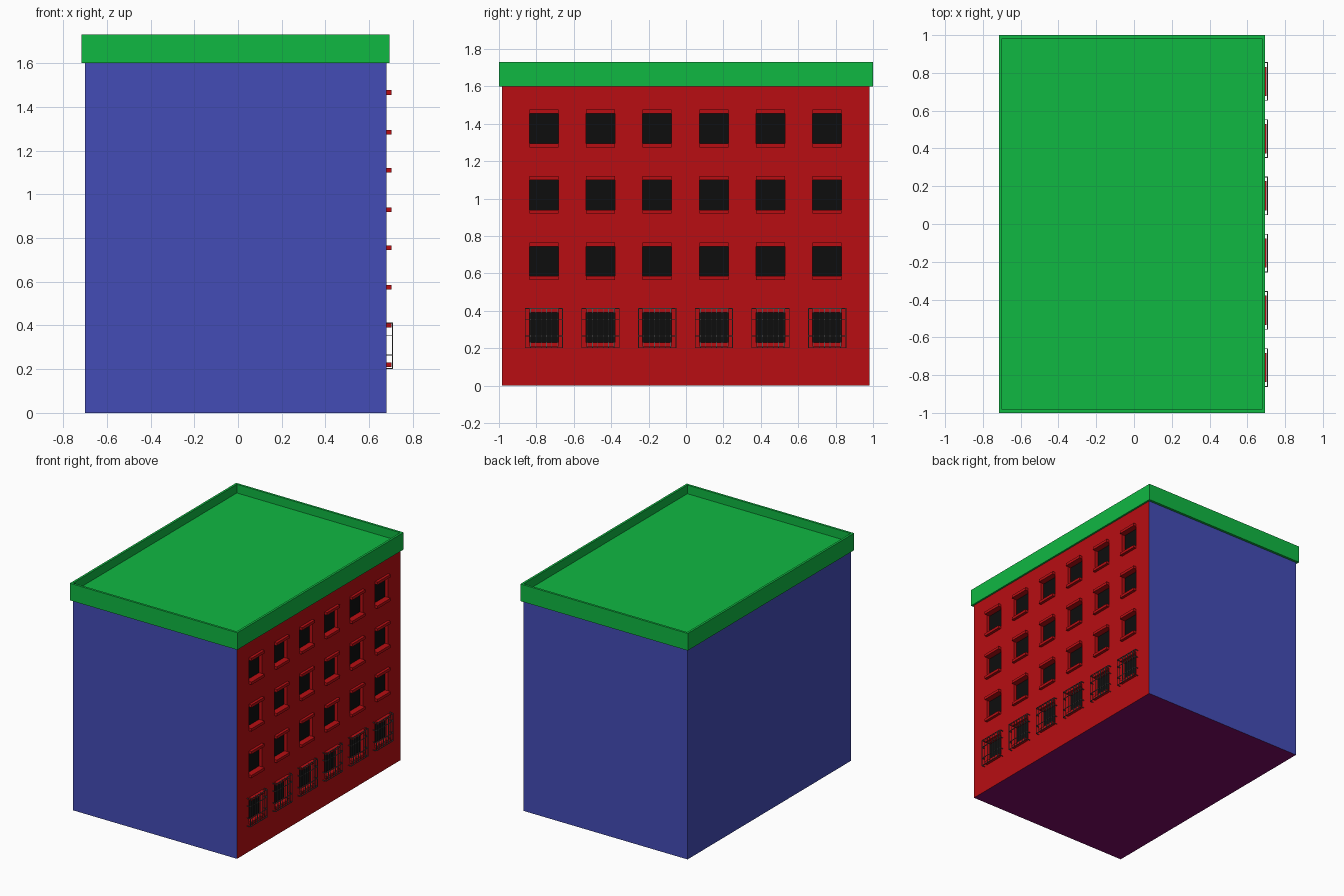
import bpy
import bmesh
from mathutils import Matrix, Vector

if "Cube" in bpy.data.objects:
    bpy.data.objects.remove(bpy.data.objects["Cube"])


def material(name, rgb):
    m = bpy.data.materials.new(name)
    m.diffuse_color = (*rgb, 1)
    m.use_nodes = True
    m.node_tree.nodes["Principled BSDF"].inputs["Base Color"].default_value = m.diffuse_color
    return m


GREEN = material("roof_green", (0.005, 0.48, 0.055))
BLUE = material("wall_blue", (0.057, 0.072, 0.47))
RED = material("facade_red", (0.48, 0.004, 0.006))
BLACK = material("glass_black", (0.004, 0.004, 0.004))
PURPLE = material("base_purple", (0.2, 0.003, 0.13))
IRON = material("iron_grey", (0.1, 0.1, 0.1))

# Main dimensions
X0, X1, Y0, Y1, H = -0.70, 0.68, -0.983, 0.981, 1.60
COLS = [-0.76 + 0.303 * i for i in range(6)]
ROWS = [0.23 + 0.355 * i for i in range(4)]
W, WH, RECESS = 0.155, 0.16, 0.025


def add_box(bm, lo, hi):
    lo, hi = Vector(lo), Vector(hi)
    mat = Matrix.Translation((lo + hi) / 2) @ Matrix.Diagonal((*(hi - lo), 1))
    return bmesh.ops.create_cube(bm, size=1, matrix=mat)["verts"]


def finish(name, bm, *mats):
    me = bpy.data.meshes.new(name)
    bm.to_mesh(me)
    bm.free()
    for m in mats:
        me.materials.append(m)
    ob = bpy.data.objects.new(name, me)
    bpy.context.collection.objects.link(ob)
    return ob


# Plain walls and base; the right side and top are left to facade and roof
bm = bmesh.new()
add_box(bm, (X0, Y0, 0), (X1, Y1, H))
bm.normal_update()
for f in bm.faces:
    f.material_index = 1 if f.normal.z < -0.5 else 0
open_faces = [f for f in bm.faces if f.normal.x > 0.5 or f.normal.z > 0.5]
bmesh.ops.delete(bm, geom=open_faces, context="FACES")
finish("walls", bm, BLUE, PURPLE)

# Facade: a grid split at the window edges, windows pushed inwards
ys = [Y0] + [c + s * W / 2 for c in COLS for s in (-1, 1)] + [Y1]
zs = [0] + [r + d for r in ROWS for d in (0, WH)] + [H]
bm = bmesh.new()
grid = [[bm.verts.new((X1, y, z)) for z in zs] for y in ys]
windows = []
for i in range(len(ys) - 1):
    for j in range(len(zs) - 1):
        f = bm.faces.new((grid[i][j], grid[i + 1][j],
                          grid[i + 1][j + 1], grid[i][j + 1]))
        if i % 2 and j % 2:
            windows.append(f)
bm.normal_update()
ext = bmesh.ops.extrude_face_region(bm, geom=windows)["geom"]
bmesh.ops.translate(bm, vec=(-RECESS, 0, 0),
                    verts=[g for g in ext if isinstance(g, bmesh.types.BMVert)])
for g in ext:
    if isinstance(g, bmesh.types.BMFace):
        g.material_index = 1
old = [f for f in windows if f.is_valid]
if old:
    bmesh.ops.delete(bm, geom=old, context="FACES_ONLY")
finish("facade", bm, RED, BLACK)

# Sills and lintels
for name, dz in (("sills", -0.021), ("lintels", WH)):
    bm = bmesh.new()
    for y in COLS:
        for z in ROWS:
            add_box(bm, (X1 - 0.002, y - W / 2, z + dz),
                    (X1 + 0.021, y + W / 2, z + dz + 0.021))
    finish(name, bm, RED)

# Ground-floor window grilles: U-shaped rails tied to the wall, upright bars
R, HALF, XG = 0.002, 0.102, 0.707
for n, y in enumerate(COLS):
    bm = bmesh.new()
    for z in (0.203, 0.265, 0.355, 0.412):
        add_box(bm, (XG - R, y - HALF, z - R), (XG + R, y + HALF, z + R))
        for s in (-1, 1):
            e = y + s * (HALF - R)
            add_box(bm, (X1 - 0.002, e - R, z - R), (XG + R, e + R, z + R))
    for k in range(8):
        b = y + (HALF - R) * (2 * k / 7 - 1)
        add_box(bm, (XG - R, b - R, 0.201), (XG + R, b + R, 0.414))
    finish(f"window_grille_{n + 1}", bm, IRON)

# Roof slab with a sunken deck inside the parapet
bm = bmesh.new()
add_box(bm, (-0.715, -1, H), (0.694, 1, 1.73))
bm.normal_update()
top = max(bm.faces, key=lambda f: f.calc_center_median().z)
bmesh.ops.inset_region(bm, faces=[top], thickness=0.024)
ext = bmesh.ops.extrude_face_region(bm, geom=[top])["geom"]
bmesh.ops.translate(bm, vec=(0, 0, -0.066),
                    verts=[g for g in ext if isinstance(g, bmesh.types.BMVert)])
if top.is_valid:
    bmesh.ops.delete(bm, geom=[top], context="FACES_ONLY")
bmesh.ops.recalc_face_normals(bm, faces=bm.faces)
finish("roof", bm, GREEN)
